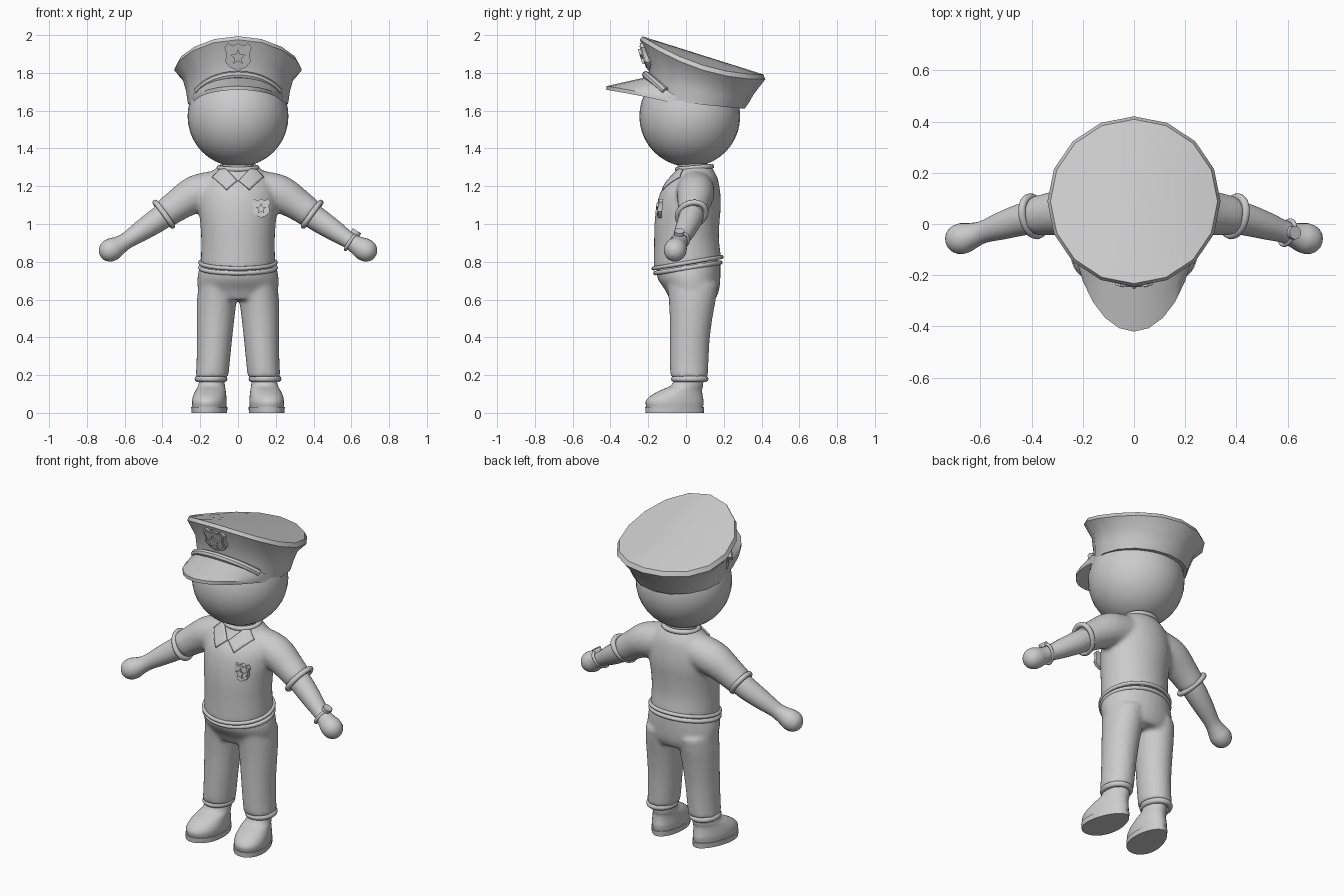
import bpy, bmesh, math
from mathutils import Vector

if "Cube" in bpy.data.objects:
    bpy.data.objects.remove(bpy.data.objects["Cube"])

grey = bpy.data.materials.new("plain grey")
grey.diffuse_color = (0.6, 0.6, 0.6, 1)
grey.use_nodes = True
grey.node_tree.nodes["Principled BSDF"].inputs["Base Color"].default_value = grey.diffuse_color


def make(name, verts, faces, angle=40):
    """Mesh object with outward normals and smooth shading."""
    me = bpy.data.meshes.new(name)
    me.from_pydata([tuple(v) for v in verts], [], faces)
    bm = bmesh.new()
    bm.from_mesh(me)
    bmesh.ops.recalc_face_normals(bm, faces=bm.faces)
    bm.to_mesh(me)
    bm.free()
    me.materials.append(grey)
    ob = bpy.data.objects.new(name, me)
    bpy.context.collection.objects.link(ob)
    bpy.ops.object.select_all(action='DESELECT')
    ob.select_set(True)
    bpy.context.view_layer.objects.active = ob
    bpy.ops.object.shade_smooth_by_angle(angle=math.radians(angle))
    return ob


def spline(rows, k=4):
    """Catmull-Rom through rows of numbers."""
    out = []
    for i in range(len(rows) - 1):
        p = [rows[max(0, min(len(rows) - 1, i + d))] for d in (-1, 0, 1, 2)]
        for s in range(k):
            t = s / k
            out.append([0.5 * (2 * b + (c - a) * t + (2 * a - 5 * b + 4 * c - d) * t * t
                               + (3 * b - a - 3 * c + d) * t ** 3) for a, b, c, d in zip(*p)])
    return out + [list(rows[-1])]


def skin(rings, closed=False):
    """Faces between equal rings of points, capped or joined end to end."""
    n, m = len(rings[0]), len(rings)
    verts = [v for r in rings for v in r]
    faces = [(i * n + j, i * n + (j + 1) % n, (i + 1) % m * n + (j + 1) % n, (i + 1) % m * n + j)
             for i in range(m if closed else m - 1) for j in range(n)]
    if not closed:
        faces += [tuple(range(n)), tuple((m - 1) * n + j for j in range(n))]
    return verts, faces


def loft(rows, n=32, k=4):
    """Ellipse rings: centre x, centre y, z, half width, half depth, tilt."""
    rings = []
    for cx, cy, z, rx, ry, tilt in spline(rows, k):
        ang = [2 * math.pi * j / n for j in range(n)]
        rings.append([(cx + rx * math.cos(a), cy + ry * math.sin(a), z + tilt * ry * math.sin(a)) for a in ang])
    return skin(rings)


def tube(rows, n=20, k=4):
    """Round tube along x, y, z, radius rows."""
    rows = spline(rows, k)
    pts = [Vector(r[:3]) for r in rows]
    rings = []
    for i, p in enumerate(pts):
        d = (pts[min(i + 1, len(pts) - 1)] - pts[max(i - 1, 0)]).normalized()
        u = d.cross(Vector((0, 1, 0.01))).normalized()
        w = d.cross(u)
        rings.append([p + rows[i][3] * (u * math.cos(a) + w * math.sin(a))
                      for a in (2 * math.pi * j / n for j in range(n))])
    return skin(rings)


def band(c, u, v, minor, n=32, m=10):
    """Elliptical ring around centre c with half axes u and v."""
    c, u, v = Vector(c), Vector(u), Vector(v)
    axis = u.cross(v).normalized()
    rings = []
    for i in range(n):
        a = 2 * math.pi * i / n
        r = u * math.cos(a) + v * math.sin(a)
        rings.append([c + r + minor * (r.normalized() * math.cos(b) + axis * math.sin(b))
                      for b in (2 * math.pi * j / m for j in range(m))])
    return skin(rings, True)


def merge(*parts):
    verts, faces = [], []
    for v, f in parts:
        faces += [tuple(i + len(verts) for i in q) for q in f]
        verts += list(v)
    return verts, faces


def flip(part, s):
    return [(v[0] * s, v[1], v[2]) for v in part[0]], part[1]


def blend(ob, size, loops):
    """Fuse overlapping volumes into one soft skin."""
    r = ob.modifiers.new("fuse", 'REMESH')
    r.mode, r.voxel_size, r.use_smooth_shade = 'VOXEL', size, True
    s = ob.modifiers.new("soften", 'SMOOTH')
    s.factor, s.iterations = 0.5, loops


# Shirt: torso and short sleeves
torso = loft([(0, .008, .785, .198, .18, .165), (0, .003, .9, .195, .172, .08), (0, .005, 1.0, .2, .172, 0),
              (0, .015, 1.1, .21, .17, 0), (0, .025, 1.18, .2, .155, 0), (0, .045, 1.25, .165, .12, 0),
              (0, .045, 1.305, .105, .085, .05)])
sleeve = tube([(.1, .05, 1.185, .1), (.22, .05, 1.16, .1), (.32, .04, 1.1, .085), (.39, .03, 1.05, .077)])
shirt = make("shirt", *merge(torso, sleeve, flip(sleeve, -1)))
blend(shirt, .012, 8)

# Trousers: hips and two legs
hips = loft([(0, .01, .785, .2, .172, .165), (0, .018, .72, .215, .165, .1), (0, .033, .65, .212, .143, 0),
             (0, .035, .6, .19, .12, 0)])
leg = loft([(.108, .035, .68, .1, .135, 0), (.112, .033, .6, .105, .125, 0), (.119, .027, .5, .1, .113, 0),
            (.125, .02, .38, .093, .105, 0), (.132, .017, .26, .088, .102, 0), (.138, .017, .19, .087, .1, 0)])
blend(make("trousers", *merge(hips, leg, flip(leg, -1))), .012, 6)

# Shirt hem and belt
make("shirt_hem", *band((0, .008, .795), (.2, 0, 0), (0, .18, .03), .011))
make("belt", *band((0, .01, .768), (.2, 0, 0), (0, .172, .028), .012))

# Head and neck
bm = bmesh.new()
bmesh.ops.create_uvsphere(bm, u_segments=32, v_segments=20, radius=.267)
ball = ([v.co + Vector((0, .02, 1.57)) for v in bm.verts], [tuple(v.index for v in f.verts) for f in bm.faces])
bm.free()
make("head", *ball)
make("neck", *loft([(0, .035, 1.2, .085, .08, 0), (0, .035, 1.36, .085, .08, 0)]))

# Collar: rolled back and two pointed flaps laid on the shirt
make("collar_roll", *band((0, .045, 1.297), (.1, 0, 0), (0, .09, .008), .014))
for s, side in ((1, "left"), (-1, "right")):
    flap = [(.004, 1.232), (.062, 1.183), (.11, 1.235), (.155, 1.275), (.11, 1.308), (.065, 1.295)]
    ob = make("collar_flap_" + side, [(s * x, -.13 + .9 * max(0, z - 1.2), z) for x, z in flap], [tuple(range(6))])
    bm = bmesh.new()
    bm.from_mesh(ob.data)
    bmesh.ops.triangulate(bm, faces=bm.faces)
    bmesh.ops.subdivide_edges(bm, edges=bm.edges, cuts=5, use_grid_fill=True)
    bm.to_mesh(ob.data)
    bm.free()
    w = ob.modifiers.new("lay", 'SHRINKWRAP')
    w.target, w.offset, w.wrap_mode = shirt, .008, 'ABOVE_SURFACE'
    ob.modifiers.new("thick", 'SOLIDIFY').thickness = .008

# Arms, sleeve cuffs, trouser cuffs and shoes
for s, side in ((1, "left"), (-1, "right")):
    arm = tube([(.33, .04, 1.09, .066), (.42, .022, 1.025, .064), (.51, -.005, .965, .055), (.585, -.03, .915, .044),
                (.625, -.043, .89, .049), (.665, -.055, .867, .06), (.7, -.063, .85, .054), (.722, -.068, .84, .033),
                (.731, -.07, .836, .006)])
    make("arm_" + side, *flip(arm, s))
    make("sleeve_cuff_" + side, *flip(band((.392, .03, 1.052), (.044, 0, .061), (.012, .075, .012), .015), s))
    make("trouser_cuff_" + side, *flip(band((.143, .02, .18), (.07, 0, 0), (0, .082, 0), .017), s))
    shoe = loft([(.15, -.06, .03, .088, .15, 0), (.15, -.06, .06, .09, .153, 0), (.149, -.05, .09, .087, .138, 0),
                 (.147, -.025, .12, .081, .11, 0), (.146, .005, .145, .075, .085, 0), (.145, .018, .19, .068, .076, 0)])
    sole = loft([(.15, -.06, 0, .092, .154, 0), (.15, -.06, .03, .094, .156, 0)], k=1)
    for name, (verts, faces) in (("shoe_", shoe), ("sole_", sole)):
        # Broad toes, narrow heels, feet turned slightly outward
        verts = [((x - .15) * (1 - 1.0 * (y + .06)) + .15 - .1 * (y + .06), y, z) for x, y, z in verts]
        make(name + side, *flip((verts, faces), s))

# Wrist watch
make("watch_strap", *band((.598, -.034, .908), (.027, 0, .041), (.012, .047, .01), .009))
make("watch_face", *tube([(.618, -.034, .945, .026), (.63, -.034, .964, .026)], k=1))

# Cap crown: flared band with a sloping domed top
def crown_z(x, y):
    return 1.99 - .315 * (y + .245) - .49 * x * x

rings = []
for cy, rx, ry, front, back in ((.055, .265, .255, 1.66, 1.61), (.07, .275, .265, 1.76, 1.645),
                                (.08, .293, .277, 1.85, 1.685)):
    ring = []
    for j in range(16):
        a = math.pi * j / 8
        t = (1 - math.cos(a)) / 2
        ring.append((rx * math.sin(a), cy - ry * math.cos(a), front + (back - front) * t))
    rings.append(ring)
for f, drop in ((1, .022), (.965, 0), (.65, 0), (.3, 0), (.05, 0)):
    ring = []
    for j in range(16):
        a = math.pi * j / 8
        x, y = .338 * f * math.sin(a), .088 - .332 * f * math.cos(a)
        ring.append((x, y, crown_z(x, y) - drop + .008))
    rings.append(ring)
make("cap_crown", *skin(rings), 35)

# Cap visor: curved peak drooping at both sides
top, low = [], []
for j in range(13):
    t = j / 6 - 1
    a = t * math.radians(82)
    for f in (0, .5, 1):
        x = math.sin(a) * (.255 - .01 * f)
        y = .02 - .24 * math.cos(a) - f * .2 * math.cos(a) ** 1.2
        z = 1.775 - .125 * t * t - f * .045 * (1 - t * t)
        top.append((x, y, z))
        low.append((x, y, z - .02))
n = len(top)
faces = []
for j in range(12):
    for f in range(2):
        q = (j * 3 + f, j * 3 + f + 1, j * 3 + f + 4, j * 3 + f + 3)
        faces += [q, tuple(i + n for i in reversed(q))]
    for f in (0, 2):
        faces.append((j * 3 + f, j * 3 + f + 3, j * 3 + f + 3 + n, j * 3 + f + n))
for e in (0, n - 3):
    faces += [(e + f, e + f + 1, e + f + 1 + n, e + f + n) for f in (0, 1)]
make("cap_visor", top + low, faces)

# Cap strap above the visor
strap = []
for j in range(13):
    t = j / 6 - 1
    a = t * math.radians(52)
    strap.append((.275 * math.sin(a), .055 - .268 * math.cos(a), 1.79 - .085 * t * t, .02))
make("cap_strap", *tube(strap, 8, 1))

# Shield badges with a raised star
def badge(name, place, size, lean):
    half = [(0, .5), (.2, .4), (.36, .5), (.5, .34), (.42, .12), (.46, -.18), (.3, -.38), (0, -.5)]
    shield = half + [(-x, z) for x, z in half[-2:0:-1]]
    star = [(r * math.sin(math.pi * i / 5), r * math.cos(math.pi * i / 5) - .02)
            for i, r in enumerate([.3, .13] * 5)]
    inner = [(x * .82, z * .82) for x, z in shield]
    parts = []
    for outline, y0, y1 in ((shield, .15, -.06), (inner, 0, -.1), (star, 0, -.19)):
        parts.append(skin([[(place[0] + size * x, place[1] + size * y + lean * size * z, place[2] + size * z)
                            for x, z in outline] for y in (y0, y1)]))
    make(name, *merge(*parts), 30)

badge("cap_badge", (0, -.215, 1.885), .145, -.3)
badge("chest_badge", (.122, -.14, 1.083), .1, .1)
